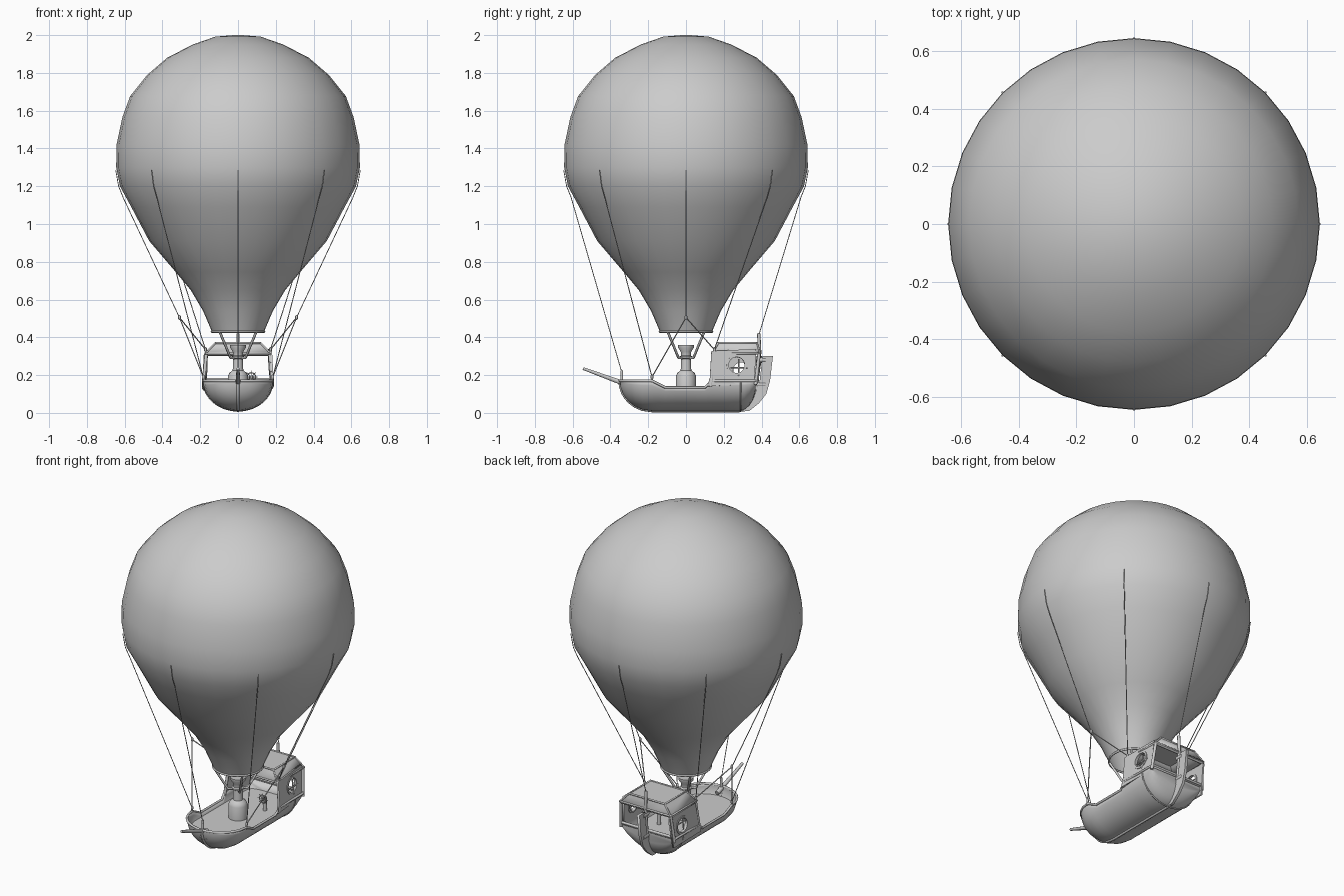
import bpy, bmesh, math
from mathutils import Matrix, Vector

if "Cube" in bpy.data.objects:
    bpy.data.objects.remove(bpy.data.objects["Cube"])

GREY = (0.6, 0.6, 0.6, 1)
mat = bpy.data.materials.new("plain grey")
mat.use_nodes = True
mat.diffuse_color = GREY
mat.node_tree.nodes["Principled BSDF"].inputs["Base Color"].default_value = GREY


def add(name, data):
    ob = bpy.data.objects.new(name, data)
    data.materials.append(mat)
    bpy.context.collection.objects.link(ob)
    return ob


def from_bmesh(name, bm, angle=40):
    bmesh.ops.recalc_face_normals(bm, faces=bm.faces)
    me = bpy.data.meshes.new(name)
    bm.to_mesh(me)
    bm.free()
    ob = add(name, me)
    bpy.ops.object.select_all(action="DESELECT")
    bpy.context.view_layer.objects.active = ob
    ob.select_set(True)
    bpy.ops.object.shade_smooth_by_angle(angle=math.radians(angle))
    return ob


def skin(bm, rows, closed=False):
    """Bridge equal rows of points with quads."""
    vs = [[bm.verts.new(p) for p in row] for row in rows]
    n = len(rows[0])
    for a, b in zip(vs, vs[1:]):
        for i in range(n if closed else n - 1):
            j = (i + 1) % n
            bm.faces.new((a[i], a[j], b[j], b[i]))
    return vs


def lathe(name, profile, sides, centre=(0, 0), cap=True, angle=40):
    bm = bmesh.new()
    turn = [2 * math.pi * i / sides for i in range(sides)]
    vs = skin(bm, [[(centre[0] + r * math.cos(t), centre[1] + r * math.sin(t), z)
                    for t in turn] for r, z in profile], True)
    bm.faces.new(vs[-1])
    if cap:
        bm.faces.new(vs[0])
    return from_bmesh(name, bm, angle)


def tube(name, points, radius, closed=False, sides=2, taper=1):
    cu = bpy.data.curves.new(name, "CURVE")
    cu.dimensions = "3D"
    cu.bevel_depth = radius
    cu.bevel_resolution = sides
    cu.use_fill_caps = True
    sp = cu.splines.new("POLY")
    sp.points.add(len(points) - 1)
    for i, (q, p) in enumerate(zip(sp.points, points)):
        q.co = (*p, 1)
        q.radius = 1 + (taper - 1) * i / (len(points) - 1)
    sp.use_cyclic_u = closed
    return add(name, cu)


def panel(name, outlines, half, x=0.0, lean=0.0):
    """Upright sheet drawn in y and z, later outlines being holes."""
    cu = bpy.data.curves.new(name, "CURVE")
    cu.dimensions = "2D"
    cu.fill_mode = "BOTH"
    cu.extrude = half
    for line in outlines:
        sp = cu.splines.new("POLY")
        sp.points.add(len(line) - 1)
        for q, p in zip(sp.points, line):
            q.co = (p[0], p[1], 0, 1)
        sp.use_cyclic_u = True
    ob = add(name, cu)
    ob.matrix_world = Matrix(((0, lean, 1, x), (1, 0, 0, 0), (0, 1, 0, 0), (0, 0, 0, 1)))
    return ob


def circle(cy, cz, r, n=24):
    return [(cy + r * math.cos(2 * math.pi * i / n), cz + r * math.sin(2 * math.pi * i / n))
            for i in range(n)]


# Balloon envelope and mouth rim
lathe("balloon", [(.138, .43), (.185, .54), (.25, .65), (.33, .746), (.47, .91), (.565, 1.09),
                  (.625, 1.2), (.645, 1.3), (.643, 1.42), (.612, 1.566), (.571, 1.677),
                  (.48, 1.79), (.375, 1.88), (.24, 1.95), (.12, 1.992), (.02, 2.0)],
      32, cap=False, angle=60)
tube("balloon_rim", [(*p, .43) for p in circle(0, 0, .139, 32)], .006, True)


# Hull shape: half width and depth below the widest line, and the sheer
MID = .17


def bulge(y):
    bow = math.sqrt(max(0, 1 - max(0, (-.18 - y) / .17) ** 2))
    stern = math.sqrt(max(0, 1 - max(0, (y - .28) / .096) ** 2))
    return max(.012, .184 * bow), max(.012, .16 * min(bow, stern))


def sheer(y):
    drop = min(1, max(0, (y + .18) / .07)) if y < .1 else max(0, 1 - (y - .1) / .04)
    return MID - .035 * drop


def station(y, n=20):
    w, d = bulge(y)
    t0 = math.asin(min(.9, (MID - sheer(y)) / d))
    return [(w * math.cos(t), y, MID - d * math.sin(t))
            for t in (t0 + (math.pi - 2 * t0) * i / n for i in range(n + 1))]


ys = [-.35, -.346, -.335, -.32, -.30, -.27, -.23, -.18, -.145, -.11, -.05, .02, .1, .12, .14,
      .2, .28, .31, .335, .355, .368]
rows = [station(y) for y in ys]
bm = bmesh.new()
ends = skin(bm, rows)
bm.faces.new(ends[-1])
bm.faces.new(ends[0])
hull = from_bmesh("hull", bm, 50)
mod = hull.modifiers.new("thickness", "SOLIDIFY")
mod.thickness = .006
mod.offset = -1

# Deck inside the hull
bm = bmesh.new()
DECK = .115
deck_rows = []
for y in ys[1:]:
    w, d = bulge(y)
    h = w * math.sqrt(max(.01, 1 - ((MID - DECK) / d) ** 2)) - .002
    deck_rows.append([(h, y, DECK), (-h, y, DECK)])
skin(bm, deck_rows)
from_bmesh("deck", bm)

# Gunwale, side strakes and keel
tube("gunwale", [r[0] for r in reversed(rows)] + [r[-1] for r in rows], .007, True)
for s in (1, -1):
    tube("strake", [(s * .184, .13, .17), (s * .184, .372, .17)], .005)
tube("keel", [(r[10][0], r[10][1], r[10][2] + .001) for r in rows], .008)
tube("stern_band", [(x * 1.005, y, z) for x, y, z in station(.29)], .004)

# Bowsprit and bow post
tube("bowsprit", [(0, -.30, .145), (0, -.545, .235)], .014, sides=3, taper=.55)
tube("bow_post", [(0, -.34, .15), (0, -.34, .225)], .007)

# Cabin side walls with round windows
wall = [(.12, .135), (.135, .18), (.15, .32), (.388, .32), (.368, .135)]
for s in (1, -1):
    lean = -.1 * s
    x0 = s * .199
    panel("cabin_side", [wall, circle(.28, .24, .047)], .005, x0, lean)
    panel("window_ring", [circle(.28, .24, .053), circle(.28, .24, .042)], .009, x0, lean)
    xw = s * (.199 - .024)
    tube("window_bar", [(xw, .235, .24), (xw, .325, .24)], .004)
    tube("window_bar", [(xw + .0047 * s, .28, .195), (xw - .0047 * s, .28, .285)], .004)
    tube("front_pillar", [(s * .183, .13, .14), (s * .181, .137, .18), (s * .167, .15, .32)], .009)
    tube("rear_pillar", [(s * .181, .368, .15), (s * .167, .388, .32)], .009)

# Sloped roof, its trim and the rear frame
bm = bmesh.new()
eave = [(-.172, .14, .315), (.172, .14, .315), (.172, .393, .315), (-.172, .393, .315)]
ridge = [(-.12, .17, .37), (.12, .17, .37), (.12, .376, .37), (-.12, .376, .37)]
skin(bm, [eave, ridge], True)
bm.faces.new([bm.verts.new(p) for p in ridge])
bmesh.ops.remove_doubles(bm, verts=bm.verts, dist=.0001)
roof = from_bmesh("cabin_roof", bm, 20)
mod = roof.modifiers.new("thickness", "SOLIDIFY")
mod.thickness = .008
for line in (eave, ridge):
    tube("roof_trim", line, .006, True)
for a, b in zip(eave, ridge):
    tube("roof_hip", [a, b], .005)
for z, w, y in ((.178, .18, .37), (.31, .168, .387)):
    tube("rear_beam", [(-w, y, z), (w, y, z)], .008)

# Rudder and its post
panel("rudder", [[(.30, .008), (.335, .01), (.385, .05), (.425, .1), (.445, .17), (.46, .30),
                  (.405, .30), (.39, .17), (.365, .1), (.33, .04)]], .008)
tube("rudder_post", [(0, .372, .12), (0, .39, .32), (0, .385, .42)], .009)
for z in (.15, .28):
    tube("rudder_hinge", [(0, .37, z), (0, .42, z)], .012)

# Burner with struts up to the balloon mouth
lathe("burner", [(.053, .11), (.053, .195), (.045, .213), (.028, .225), (.026, .285), (.034, .29),
                 (.034, .298), (.026, .303), (.028, .325), (.042, .345), (.042, .36)], 20)
for a in (1, -1):
    for b in (1, -1):
        tube("burner_strut", [(a * .02, b * .02, .29), (a * .04, b * .04, .292),
                              (a * .096, b * .096, .428)], .007)

# Helm wheel on its stand
HX, HY, HZ = .07, .14, .19
tube("helm_stand", [(HX, HY + .02, DECK), (HX, HY + .02, HZ + .005)], .012)
tube("helm_axle", [(HX, HY + .02, HZ), (HX, HY - .005, HZ)], .006)
tube("helm_rim", [(x, HY, z) for x, z in circle(HX, HZ, .023, 16)], .003, True)
for x, z in circle(HX, HZ, .034, 8):
    tube("helm_spoke", [(HX, HY, HZ), (x, HY, z)], .002)


# Ropes over the balloon, with knots at their lower ends
def knot(p):
    x, y, z = p
    lathe("rope_knot", [(.002, z - .014), (.007, z - .007), (.007, z + .007), (.002, z + .014)],
          8, (x, y))


def rope(deg, end):
    c, s = math.cos(math.radians(deg)), math.sin(math.radians(deg))
    top = [(r * c, r * s, z) for r, z in ((.647, 1.285), (.632, 1.2), (.608, 1.14))]
    tube("rope", top + [end], .0025, sides=1)
    knot(end)


rope(-90, (0, -.34, .215))
rope(90, (0, .385, .41))
for s in (1, -1):
    side = 90 - 90 * s
    fore, aft, fork = (s * .184, -.18, .19), (s * .172, .15, .335), (s * .31, 0, .505)
    rope(side, fork)
    rope(-90 + 45 * s, fore)
    rope(90 - 45 * s, aft)
    for end in (fore, aft):
        tube("fork_rope", [fork, end], .003, sides=1)
    tube("rope_cleat", [(s * .184, -.18, .16), fore], .005)
